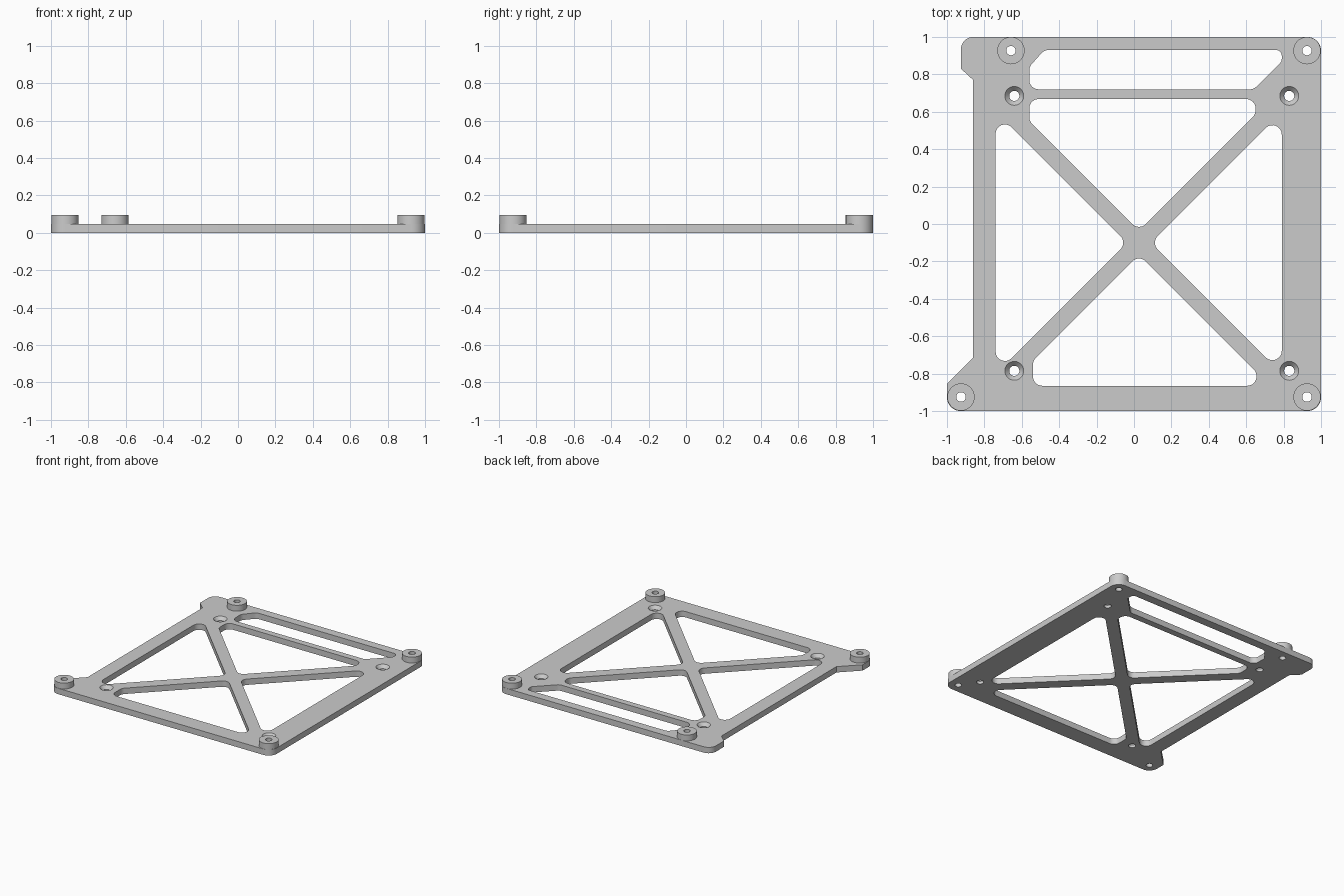
import bpy, bmesh
from math import cos, sin, pi
from mathutils import Vector

PLATE, BOSS = 0.048, 0.096      # top heights of plate and bosses
R = 0.05                        # usual inside fillet
SEG = 48

if "Cube" in bpy.data.objects:
    bpy.data.objects.remove(bpy.data.objects["Cube"])

grey = bpy.data.materials.new("plain_grey")
grey.use_nodes = True
colour = (0.6, 0.6, 0.6, 1)
grey.diffuse_color = colour
grey.node_tree.nodes["Principled BSDF"].inputs["Base Color"].default_value = colour


def rounded(points, steps=8):
    """Fillet every corner (x, y, radius) of a polygon."""
    out = []
    for i, (x, y, r) in enumerate(points):
        p = Vector((x, y))
        if r == 0:
            out.append(p)
            continue
        a = (Vector(points[i - 1][:2]) - p).normalized()
        b = (Vector(points[(i + 1) % len(points)][:2]) - p).normalized()
        half = a.angle(b) / 2
        mid = (a + b).normalized()
        centre = p + mid * r / sin(half)
        # Sweep the arc evenly from the first tangent point to the second
        across = (b - a).normalized()
        for k in range(steps + 1):
            t = (pi / 2 - half) * (2 * k / steps - 1)
            out.append(centre + (across * sin(t) - mid * cos(t)) * r)
    return out


def add_prism(bm, outline, z0, z1):
    low = [bm.verts.new((p.x, p.y, z0)) for p in outline]
    high = [bm.verts.new((p.x, p.y, z1)) for p in outline]
    bm.faces.new(low[::-1])
    bm.faces.new(high)
    for i in range(len(low)):
        j = (i + 1) % len(low)
        bm.faces.new((low[i], low[j], high[j], high[i]))


def add_lathe(bm, profile, x, y, closed):
    """Turn (radius, z) points about a vertical axis, capped or as a ring."""
    rings = [[bm.verts.new((x + r * cos(2 * pi * k / SEG), y + r * sin(2 * pi * k / SEG), z))
              for k in range(SEG)] for r, z in profile]
    pairs = list(zip(rings, rings[1:]))
    if closed:
        pairs.append((rings[-1], rings[0]))
    else:
        bm.faces.new(rings[0][::-1])
        bm.faces.new(rings[-1])
    for a, b in pairs:
        for k in range(SEG):
            n = (k + 1) % SEG
            bm.faces.new((a[k], a[n], b[n], b[k]))


def finish(bm, name):
    bmesh.ops.recalc_face_normals(bm, faces=bm.faces)
    mesh = bpy.data.meshes.new(name)
    bm.to_mesh(mesh)
    bm.free()
    mesh.materials.append(grey)
    obj = bpy.data.objects.new(name, mesh)
    bpy.context.collection.objects.link(obj)
    return obj


def smooth(obj):
    bpy.ops.object.select_all(action='DESELECT')
    obj.select_set(True)
    bpy.context.view_layer.objects.active = obj
    bpy.ops.object.shade_smooth_by_angle(angle=pi / 6)


# Base plate outline with its side notch and corner tab
bm = bmesh.new()
add_prism(bm, rounded([
    (-1, -1, 0.073), (1, -1, 0.073), (1, 1, 0.073), (-0.925, 1, 0.065),
    (-0.925, 0.83, 0), (-0.86, 0.77, 0), (-0.86, -0.715, 0), (-1, -0.853, 0)]), 0, PLATE)
plate = finish(bm, "base_plate")

# Windows between the diagonal braces; gap is the brace edge's offset from the crossing
cx, cy, gap = 0.027, -0.1, 0.064
left, right, top, bottom = -0.74, 0.79, 0.668, -0.865
windows = [
    [(-0.56, 0.72, R), (0.64, 0.72, R), (right, 0.87, 0.03),
     (right, 0.93, 0.03), (-0.48, 0.93, R), (-0.56, 0.84, R)],
    [(cx, cy + gap, R), (0.65, cy + gap + 0.65 - cx, R), (0.65, top, R),
     (-0.56, top, R), (-0.56, cy + gap + cx + 0.56, R)],
    [(cx, cy - gap, R), (-0.54, cy - gap - cx - 0.54, R), (-0.54, bottom, R),
     (0.655, bottom, R), (0.655, cy - gap - 0.655 + cx, R)],
]
for side, edge in ((-1, left), (1, right)):
    reach = abs(edge - cx) - gap
    windows.append([(cx + side * gap, cy, R), (edge, cy + reach, R), (edge, cy - reach, R)])

bm = bmesh.new()
for window in windows:
    add_prism(bm, rounded(window), -0.1, 0.2)

# Countersunk screw holes and boss bores
for x in (-0.64, 0.83):
    for y in (-0.785, 0.685):
        add_lathe(bm, [(0.027, -0.1), (0.027, 0.022), (0.054, 0.052)], x, y, False)
bosses = [(-0.925, -0.925), (0.925, -0.925), (0.925, 0.927), (-0.658, 0.927)]
for x, y in bosses:
    add_lathe(bm, [(0.025, -0.1), (0.025, 0.2)], x, y, False)
cutter = finish(bm, "cutter")
cutter.hide_render = True

# Cut the plate and drop the cutter
cut = plate.modifiers.new("openings", 'BOOLEAN')
cut.operation, cut.solver, cut.object = 'DIFFERENCE', 'EXACT', cutter
bpy.context.view_layer.objects.active = plate
bpy.ops.object.modifier_apply(modifier=cut.name)
bpy.data.objects.remove(cutter)
smooth(plate)

# Raised mounting bosses
for i, (x, y) in enumerate(bosses):
    bm = bmesh.new()
    add_lathe(bm, [(0.025, PLATE), (0.073, PLATE), (0.073, BOSS), (0.025, BOSS)], x, y, True)
    smooth(finish(bm, f"mounting_boss_{i + 1}"))
